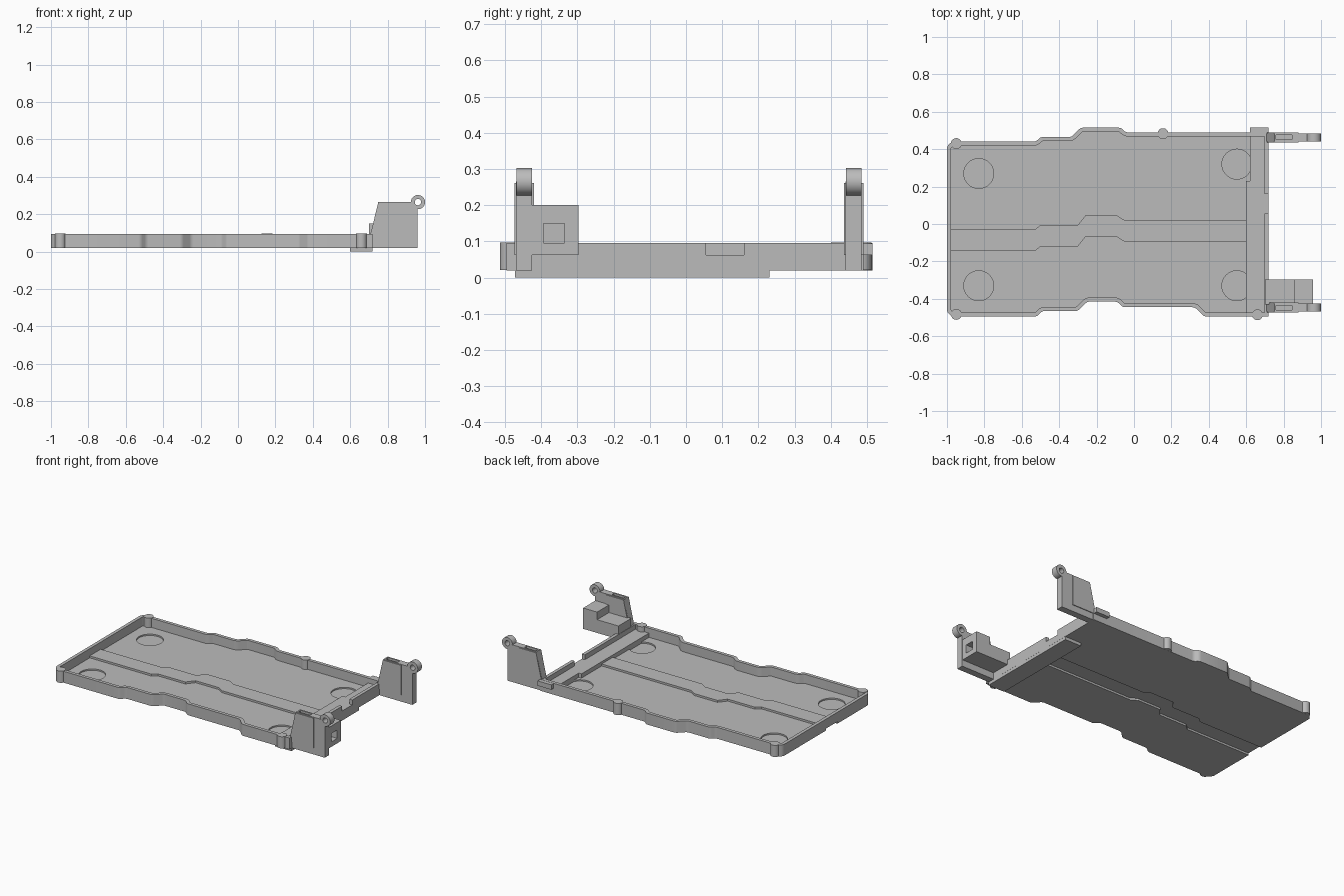
import bpy, bmesh, math

old = bpy.data.objects.get("Cube")
if old:
    bpy.data.objects.remove(old, do_unlink=True)

grey = bpy.data.materials.new("plain grey")
grey.use_nodes = True
grey.diffuse_color = (0.5, 0.5, 0.5, 1)
grey.node_tree.nodes["Principled BSDF"].inputs["Base Color"].default_value = (0.5, 0.5, 0.5, 1)


def finish(name, bm):
    bmesh.ops.recalc_face_normals(bm, faces=bm.faces)
    mesh = bpy.data.meshes.new(name)
    bm.to_mesh(mesh)
    bm.free()
    mesh.materials.append(grey)
    ob = bpy.data.objects.new(name, mesh)
    bpy.context.collection.objects.link(ob)
    return ob


def prism(name, pts, lo, hi, axis="z"):
    """Extrude a flat outline along z, or an x-z outline along y."""
    bm = bmesh.new()
    place = (lambda a, b, t: (a, b, t)) if axis == "z" else (lambda a, b, t: (a, t, b))
    face = bm.faces.new([bm.verts.new(place(a, b, lo)) for a, b in pts])
    new = bmesh.ops.extrude_face_region(bm, geom=[face])["geom"]
    verts = [g for g in new if isinstance(g, bmesh.types.BMVert)]
    bmesh.ops.translate(bm, verts=verts, vec=place(0, 0, hi - lo))
    return finish(name, bm)


def box(name, x0, x1, y0, y1, z0, z1):
    return prism(name, [(x0, y0), (x1, y0), (x1, y1), (x0, y1)], z0, z1)


def disc(name, a, b, r, lo, hi, axis="z", n=32):
    turn = [2 * math.pi * i / n for i in range(n)]
    return prism(name, [(a + r * math.cos(t), b + r * math.sin(t)) for t in turn], lo, hi, axis)


def combine(ob, other, operation="DIFFERENCE"):
    mod = ob.modifiers.new("combine", "BOOLEAN")
    mod.operation, mod.object, mod.solver = operation, other, "EXACT"
    bpy.context.view_layer.objects.active = ob
    bpy.ops.object.modifier_apply(modifier=mod.name)
    bpy.data.objects.remove(other, do_unlink=True)


# Tray: stepped outline with rounded corners, hollowed from above
outline = [(-1, -0.47), (-0.975, -0.495), (-0.52, -0.495), (-0.49, -0.465),
           (-0.3, -0.465), (-0.25, -0.415), (-0.09, -0.415), (-0.06, -0.445),
           (0.325, -0.445), (0.375, -0.495), (0.72, -0.495), (0.72, 0.49),
           (-0.045, 0.49), (-0.07, 0.515), (-0.285, 0.515), (-0.335, 0.465),
           (-0.5, 0.465), (-0.525, 0.44), (-0.975, 0.44), (-1, 0.415)]
BOTTOM, FLOOR, RIM = 0.02, 0.035, 0.095
bm = bmesh.new()
bm.faces.new([bm.verts.new((x, y, BOTTOM)) for x, y in outline])
bmesh.ops.bevel(bm, geom=[v for v in bm.verts if v.co.x < 0.7], offset=0.012,
                segments=3, profile=0.5, affect="VERTICES", clamp_overlap=True)
new = bmesh.ops.extrude_face_region(bm, geom=bm.faces[:])["geom"]
bmesh.ops.translate(bm, verts=[g for g in new if isinstance(g, bmesh.types.BMVert)],
                    vec=(0, 0, RIM - BOTTOM))
bmesh.ops.recalc_face_normals(bm, faces=bm.faces)
top = max(bm.faces, key=lambda f: f.calc_center_median().z)
bmesh.ops.inset_region(bm, faces=[top], thickness=0.022, use_even_offset=True)
new = bmesh.ops.extrude_discrete_faces(bm, faces=[top])["faces"]
bmesh.ops.translate(bm, verts=new[0].verts[:], vec=(0, 0, FLOOR - RIM))
tray = finish("tray", bm)

# Round recesses in the floor and the gap in the end wall
for x, y in [(-0.83, 0.27), (-0.83, -0.33), (0.55, 0.32), (0.55, -0.33)]:
    combine(tray, disc("recess_cutter", x, y, 0.08, 0.026, 0.08, n=48))
combine(tray, box("gap_cutter", 0.65, 0.8, 0.055, 0.16, 0.063, 0.2))

# Cable channel: raised ridge above, matching groove below
path = [(-0.53, -0.03), (-0.5, -0.005), (-0.3, -0.005), (-0.26, 0.045),
        (-0.09, 0.045), (-0.05, 0.02)]


def channel(name, x0, x1, z0, z1):
    edge = [(x0, path[0][1])] + path + [(x1, path[-1][1])]
    return prism(name, edge + [(x, y - 0.115) for x, y in reversed(edge)], z0, z1)


combine(tray, channel("groove_cutter", -1.05, 0.6, 0, 0.033))
channel("channel_ridge", -0.985, 0.605, 0.034, 0.048)

# Screw bosses on the rim
for x, y in [(-0.95, 0.43), (-0.95, -0.483), (0.155, 0.483), (0.66, -0.485)]:
    disc("screw_boss", x, y, 0.029, BOTTOM + 0.0005, RIM + 0.002)

# Crossbar at the open end, and the side tab
box("crossbar", 0.6, 0.7195, -0.472, 0.23, 0, 0.063)
box("crossbar_end", 0.62, 0.719, 0.22, 0.472, BOTTOM + 0.0005, 0.063)
box("side_tab", 0.62, 0.719, 0.48, 0.515, 0.062, RIM - 0.001)

# Hinge brackets: plate, thicker cheek, ring with pin hole, slot in the top
plate = [(0.70, 0.02), (0.96, 0.02), (0.96, 0.265), (0.75, 0.265), (0.715, 0.12), (0.70, 0.07)]
cheek = [(0.71, 0.063), (0.88, 0.063), (0.88, 0.261), (0.749, 0.261), (0.712, 0.1)]
for name, y in [("front", -0.447), ("back", 0.463)]:
    bracket = prism(name + "_hinge_bracket", plate, y - 0.022, y + 0.022, "y")
    combine(bracket, prism("cheek", cheek, y - 0.027, y + 0.027, "y"), "UNION")
    combine(bracket, disc("ring", 0.962, 0.265, 0.038, y - 0.0215, y + 0.0215, "y"), "UNION")
    combine(bracket, disc("pin_cutter", 0.962, 0.265, 0.017, y - 0.1, y + 0.1, "y"))
    combine(bracket, box("slot_cutter", 0.76, 0.845, y - 0.012, y + 0.012, 0.235, 0.4))

# Socket block beside the front bracket, with a square opening
socket = prism("socket_block", [(0.7, 0.063), (0.957, 0.063), (0.957, 0.2), (0.855, 0.2),
                                (0.855, 0.15), (0.7, 0.15)], -0.43, -0.297, "y")
combine(socket, box("opening_cutter", 0.88, 1.1, -0.393, -0.335, 0.095, 0.15))

# Smooth the round surfaces, keep edges sharp
bpy.ops.object.select_all(action="DESELECT")
for ob in bpy.context.scene.objects:
    if ob.type == "MESH" and grey.name in ob.data.materials:
        ob.select_set(True)
        bpy.context.view_layer.objects.active = ob
bpy.ops.object.shade_smooth_by_angle(angle=math.radians(30))
